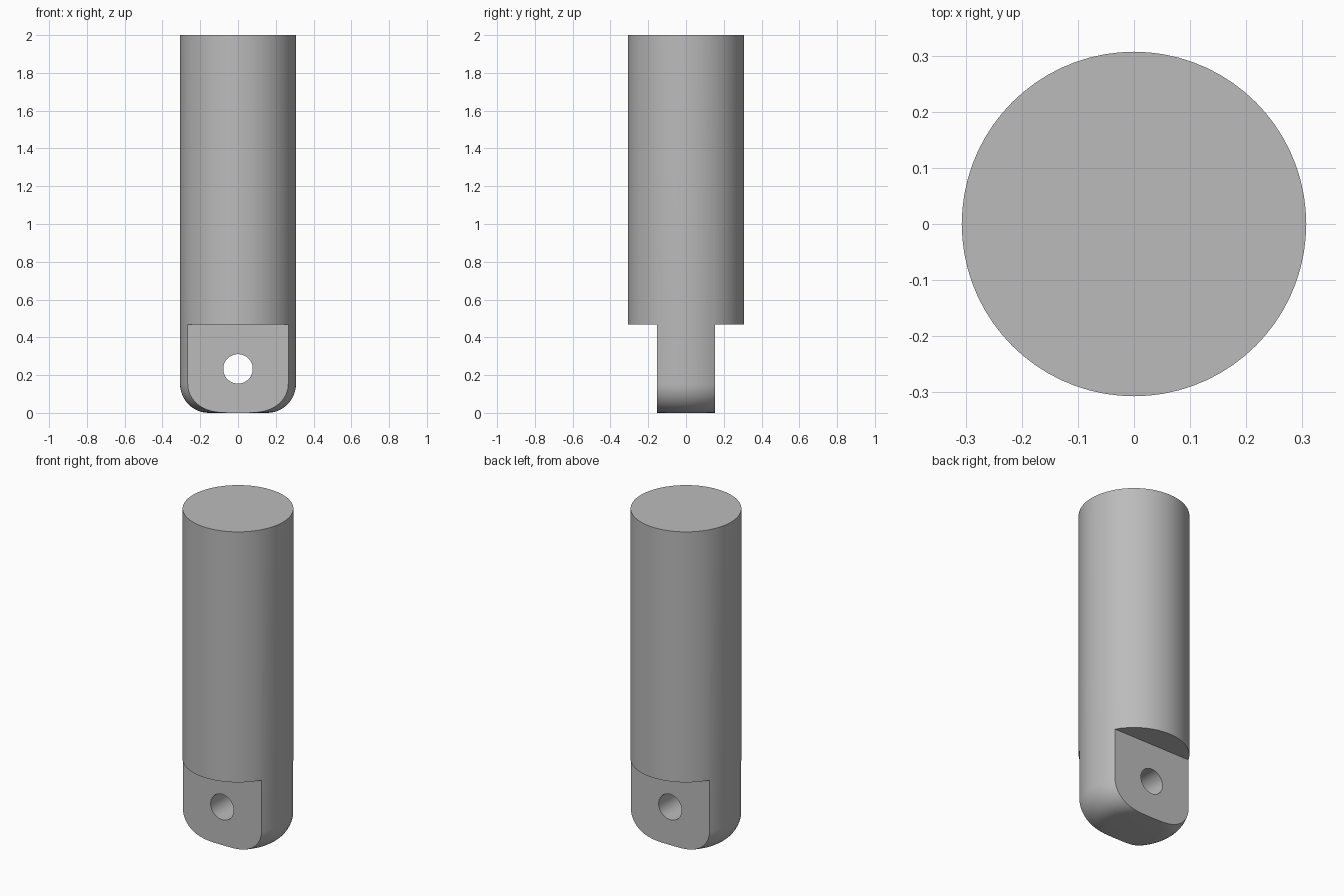
import bpy, bmesh, math
from mathutils import Matrix, Vector

RADIUS, HEIGHT, FILLET = 0.307, 2.0, 0.153
TANG_HALF, TANG_TOP = 0.153, 0.468
HOLE_Z, HOLE_R = 0.233, 0.078

cube = bpy.data.objects.get("Cube")
if cube:
    bpy.data.objects.remove(cube, do_unlink=True)

steel = bpy.data.materials.new("plain grey")
steel.use_nodes = True
GREY = (0.5, 0.5, 0.5, 1)
steel.diffuse_color = GREY
steel.node_tree.nodes["Principled BSDF"].inputs["Base Color"].default_value = GREY


def make_object(name, bm):
    bmesh.ops.recalc_face_normals(bm, faces=bm.faces)
    mesh = bpy.data.meshes.new(name)
    bm.to_mesh(mesh)
    bm.free()
    mesh.materials.append(steel)
    obj = bpy.data.objects.new(name, mesh)
    bpy.context.collection.objects.link(obj)
    return obj


def cut(target, cutter):
    mod = target.modifiers.new("cut", "BOOLEAN")
    mod.operation, mod.solver, mod.object = "DIFFERENCE", "EXACT", cutter
    bpy.context.view_layer.objects.active = target
    bpy.ops.object.modifier_apply(modifier=mod.name)
    bpy.data.objects.remove(cutter, do_unlink=True)


# Round rod with a filleted lower end, turned from a profile
bm = bmesh.new()
profile = [Vector((0, 0, 0))]
for i in range(13):
    a = math.pi / 2 * i / 12
    profile.append(Vector((RADIUS - FILLET + FILLET * math.sin(a), 0,
                           FILLET - FILLET * math.cos(a))))
profile += [Vector((RADIUS, 0, HEIGHT)), Vector((0, 0, HEIGHT))]
verts = [bm.verts.new(p) for p in profile]
edges = [bm.edges.new(pair) for pair in zip(verts, verts[1:])]
bmesh.ops.spin(bm, geom=verts + edges, cent=(0, 0, 0), axis=(0, 0, 1),
               angle=math.tau, steps=72, use_merge=True)
bmesh.ops.remove_doubles(bm, verts=bm.verts, dist=1e-5)
bmesh.ops.dissolve_limit(bm, angle_limit=0.001, verts=bm.verts, edges=bm.edges)
rod = make_object("rod_with_eye_tang", bm)

# Flats on the front and back that leave the tang
for side in (-1, 1):
    bm = bmesh.new()
    bmesh.ops.create_cube(bm, size=1, matrix=Matrix.Translation(
        (0, side * (TANG_HALF + 0.5), TANG_TOP - 0.5)))
    cut(rod, make_object("flat_cutter", bm))

# Pin hole through the tang
bm = bmesh.new()
bmesh.ops.create_cone(bm, cap_ends=True, segments=48, radius1=HOLE_R,
                      radius2=HOLE_R, depth=1,
                      matrix=Matrix.Translation((0, 0, HOLE_Z))
                      @ Matrix.Rotation(math.pi / 2, 4, "X"))
cut(rod, make_object("hole_cutter", bm))

# Smooth curved walls, crisp machined edges
bpy.ops.object.select_all(action="DESELECT")
rod.select_set(True)
bpy.context.view_layer.objects.active = rod
bpy.ops.object.shade_smooth_by_angle(angle=math.radians(25))
